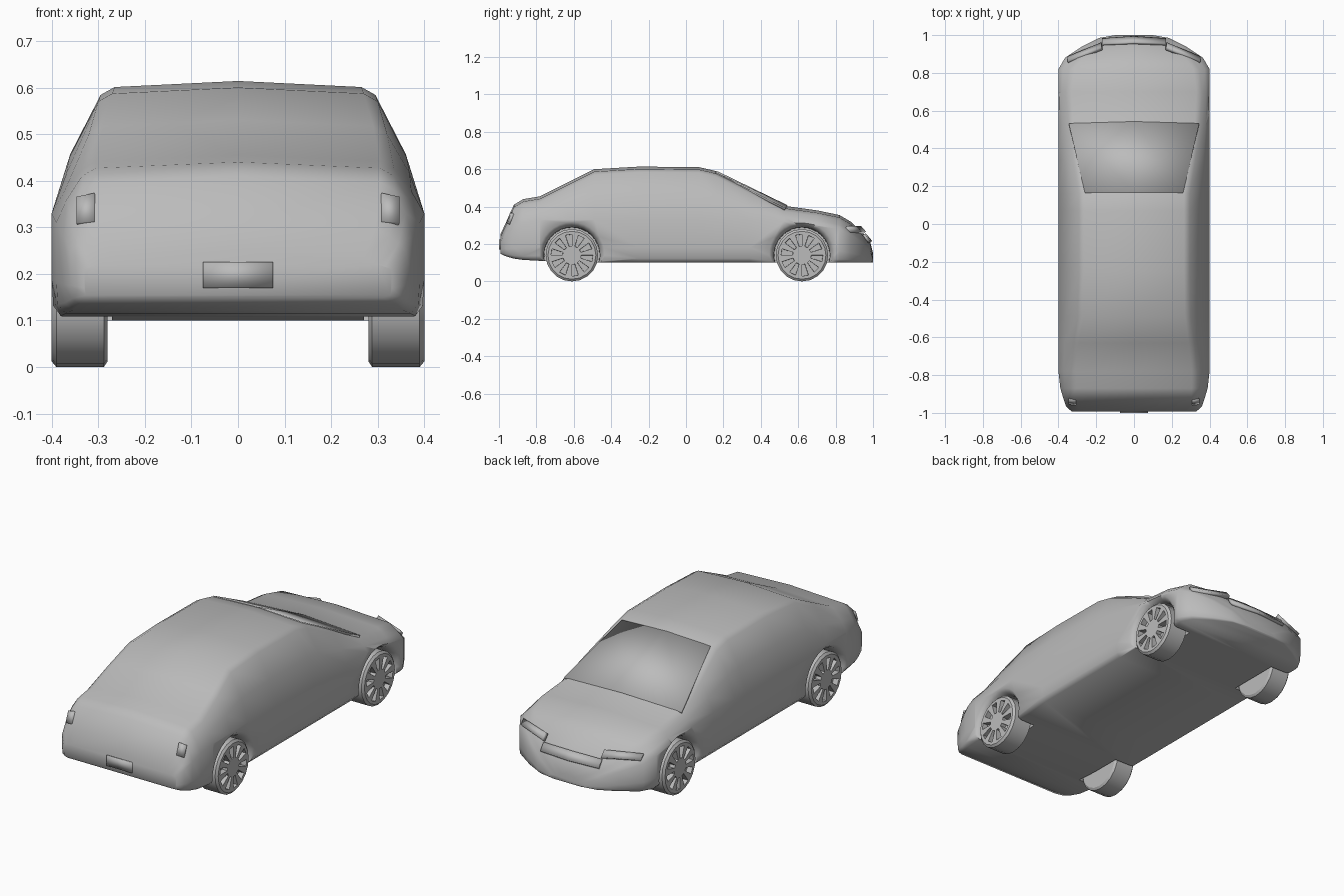
import bpy, bmesh, math

cube = bpy.data.objects.get("Cube")
if cube:
    bpy.data.objects.remove(cube, do_unlink=True)

tone = (0.5, 0.5, 0.5, 1)
grey = bpy.data.materials.new("plain grey")
grey.use_nodes = True
grey.diffuse_color = tone
grey.node_tree.nodes["Principled BSDF"].inputs["Base Color"].default_value = tone


def finish(name, bm):
    """Turn a bmesh into a named, coloured object."""
    mesh = bpy.data.meshes.new(name)
    bm.to_mesh(mesh)
    bm.free()
    mesh.materials.append(grey)
    obj = bpy.data.objects.new(name, mesh)
    bpy.context.collection.objects.link(obj)
    return obj


def activate(obj):
    bpy.ops.object.select_all(action='DESELECT')
    obj.select_set(True)
    bpy.context.view_layer.objects.active = obj


def smooth(obj, angle):
    activate(obj)
    bpy.ops.object.shade_smooth_by_angle(angle=math.radians(angle))


def skin(bm, rings):
    """Bridge closed rings of points and cap both ends."""
    loops = [[bm.verts.new(p) for p in ring] for ring in rings]
    count = len(loops[0])
    strips = []
    for a, b in zip(loops, loops[1:]):
        strips.append([bm.faces.new((a[i], a[(i + 1) % count], b[(i + 1) % count], b[i]))
                       for i in range(count)])
    bm.faces.new(loops[0])
    bm.faces.new(loops[-1])
    bmesh.ops.recalc_face_normals(bm, faces=bm.faces)
    return strips


def lathe(bm, profile, side, y, z, steps):
    """Revolve (x, radius) pairs around a sideways axle."""
    turns = [math.tau * i / steps for i in range(steps)]
    return skin(bm, [[(side * x, y + r * math.sin(t), z - r * math.cos(t)) for t in turns]
                     for x, r in profile])


def plate(name, low, high, thickness):
    """Thin sheet between two rows of points."""
    bm = bmesh.new()
    a = [bm.verts.new(p) for p in low]
    b = [bm.verts.new(p) for p in high]
    for i in range(len(a) - 1):
        bm.faces.new((a[i], a[i + 1], b[i + 1], b[i]))
    obj = finish(name, bm)
    mod = obj.modifiers.new("thickness", 'SOLIDIFY')
    mod.thickness = thickness
    mod.offset = 0
    smooth(obj, 30)


# Body stations: y, crown height, shoulder half width, belt height, half width, floor
stations = [
    (-.993, .25, .3, .21, .33, .148),
    (-.965, .31, .325, .25, .36, .135),
    (-.92, .41, .335, .28, .375, .122),
    (-.87, .44, .335, .31, .39, .115),
    (-.78, .455, .335, .33, .4, .11),
    (-.63, .53, .32, .33, .4, .1),
    (-.49, .6, .3, .33, .4, .1),
    (-.25, .614, .295, .33, .4, .1),
    (.07, .611, .295, .33, .4, .1),
    (.16, .59, .295, .33, .4, .1),
    (.34, .5, .325, .33, .4, .1),
    (.52, .405, .35, .32, .4, .1),
    (.7, .38, .36, .3, .4, .1),
    (.82, .355, .345, .28, .4, .1),
    (.88, .32, .3, .25, .365, .1),
    (.94, .265, .23, .21, .275, .1),
    (.985, .21, .14, .16, .185, .1),
    (1, .15, .06, .118, .1, .1),
]


def section(y, top, shoulder, belt, width, floor):
    edge = top - .03
    bulge = .05 * (edge - belt)
    half = [
        (shoulder - .03, top - .013),
        (shoulder, edge),
        ((shoulder + width) / 2 + bulge, (edge + belt) / 2),
        (width, belt),
        (width, floor + (belt - floor) * .35),
        (width - .003, floor + (belt - floor) * .1),
        (width - .02, floor),
    ]
    right = [(x, y, z) for x, z in half]
    left = [(-x, y, z) for x, z in reversed(half)]
    return [(0, y, top)] + right + left


bm = bmesh.new()
skin(bm, [section(*s) for s in stations])
body = finish("body", bm)

# Wheel arches with a softly rolled lip
axles = {"rear": -.61, "front": .62}
wheel_z = .14
for end, y in axles.items():
    for side in (-1, 1):
        bm = bmesh.new()
        lathe(bm, [(.27, .148), (.36, .15), (.385, .16), (.405, .182)], side, y, wheel_z, 32)
        cutter = finish(end + "_arch_cutter", bm)
        cutter.hide_render = True
        mod = body.modifiers.new("arch", 'BOOLEAN')
        mod.operation = 'DIFFERENCE'
        mod.solver = 'EXACT'
        mod.object = cutter
        activate(body)
        bpy.ops.object.modifier_apply(modifier=mod.name)
        bpy.data.objects.remove(cutter, do_unlink=True)
smooth(body, 66)

# Wheels with ten recessed openings
for end, y in axles.items():
    for side, label in ((1, "left"), (-1, "right")):
        bm = bmesh.new()
        strips = lathe(bm, [(.28, .128), (.288, .14), (.39, .14), (.4, .128),
                            (.4, .112), (.4, .05)], side, y, wheel_z, 20)
        bmesh.ops.inset_individual(bm, faces=strips[-1][::2], thickness=.001, depth=-.03)
        smooth(finish(f"{end}_{label}_wheel", bm), 30)

# Windshield, almost flush with the roof
plate("windshield",
      [(-.345, .53, .386), (0, .54, .402), (.345, .53, .386)],
      [(-.26, .165, .574), (0, .165, .584), (.26, .165, .574)], .012)

# Front lamps and tail lamps
for side, label in ((1, "left"), (-1, "right")):
    plate(label + "_headlight",
          [(side * .17, .955, .26), (side * .35, .88, .264)],
          [(side * .17, .928, .291), (side * .35, .855, .29)], .02)
    plate(label + "_tail_light",
          [(side * .307, -.951, .31), (side * .345, -.946, .306)],
          [(side * .307, -.929, .37), (side * .345, -.924, .362)], .02)

# Grille and number plate
plate("grille", [(-.17, .978, .212), (0, .99, .212), (.17, .978, .212)],
      [(-.17, .95, .25), (0, .957, .252), (.17, .95, .25)], .014)
plate("number_plate", [(-.075, -.995, .17), (.075, -.995, .17)],
      [(-.075, -.995, .225), (.075, -.995, .225)], .009)
